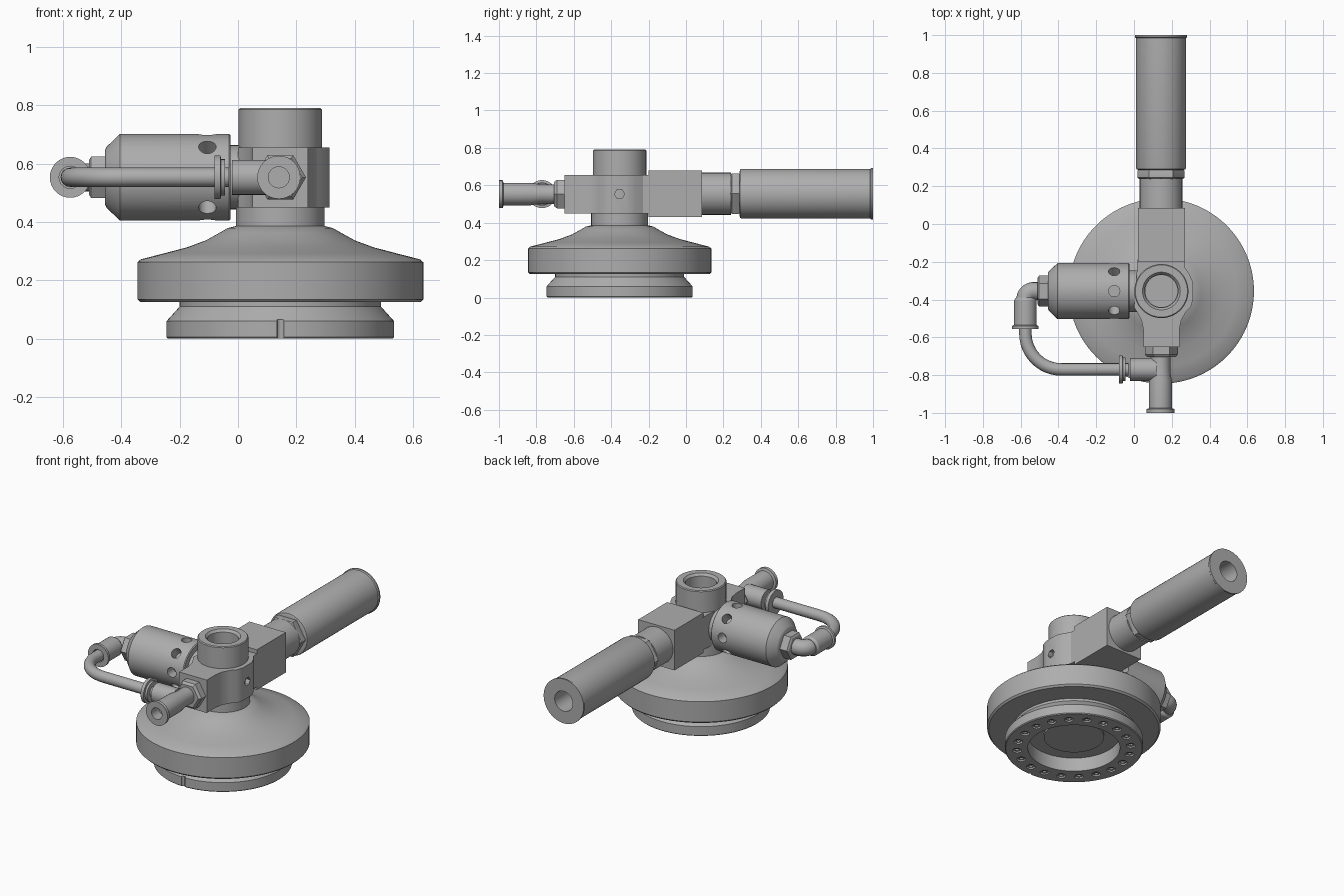
import bpy, bmesh, math
from mathutils import Vector

if "Cube" in bpy.data.objects:
    bpy.data.objects.remove(bpy.data.objects["Cube"])

grey = bpy.data.materials.new("machined grey")
grey.use_nodes = True
COLOR = (0.42, 0.42, 0.42, 1)
grey.diffuse_color = COLOR
grey.node_tree.nodes["Principled BSDF"].inputs["Base Color"].default_value = COLOR

CX, CY, CZ = 0.145, -0.355, 0.553   # main axis and height of the side ports
X, Y, Z = Vector((1, 0, 0)), Vector((0, 1, 0)), Vector((0, 0, 1))
parts = []


def add(name, bm):
    bmesh.ops.remove_doubles(bm, verts=bm.verts, dist=1e-5)
    bmesh.ops.recalc_face_normals(bm, faces=bm.faces)
    me = bpy.data.meshes.new(name)
    bm.to_mesh(me)
    bm.free()
    me.materials.append(grey)
    ob = bpy.data.objects.new(name, me)
    bpy.context.collection.objects.link(ob)
    parts.append(ob)
    return ob


def revolve(bm, profile, origin, axis, n=48, turn=0.0):
    """Turn (radius, distance) points around an axis; ends are closed."""
    rot = Vector(axis).to_track_quat('Z', 'Y')
    prof = [(0, profile[0][1])] + profile + [(0, profile[-1][1])]
    rings = []
    for r, t in prof:
        ring = []
        for i in range(n if r > 0 else 1):
            a = turn + math.tau * i / n
            p = rot @ Vector((r * math.cos(a), r * math.sin(a), t))
            ring.append(bm.verts.new(p + Vector(origin)))
        rings.append(ring)
    for a, b in zip(rings, rings[1:]):
        for i in range(n):
            j = (i + 1) % n
            quad = [a[i % len(a)], a[j % len(a)], b[j % len(b)], b[i % len(b)]]
            face = list(dict.fromkeys(quad))
            if len(face) > 2:
                bm.faces.new(face)


def lathe(name, profile, origin, axis, n=48, turn=0.0):
    bm = bmesh.new()
    revolve(bm, profile, origin, axis, n, turn)
    return add(name, bm)


def prism(name, outline, z0, z1):
    bm = bmesh.new()
    base = bm.faces.new([bm.verts.new((x, y, z0)) for x, y in outline])
    new = bmesh.ops.extrude_face_region(bm, geom=[base])["geom"]
    verts = [v for v in new if isinstance(v, bmesh.types.BMVert)]
    bmesh.ops.translate(bm, verts=verts, vec=(0, 0, z1 - z0))
    return add(name, bm)


def bake(ob):
    deps = bpy.context.evaluated_depsgraph_get()
    return bpy.data.meshes.new_from_object(ob.evaluated_get(deps))


def cut(target, bm):
    cutter = add("cutter", bm)
    parts.remove(cutter)
    mod = target.modifiers.new("cut", 'BOOLEAN')
    mod.object, mod.solver = cutter, 'EXACT'
    bpy.context.view_layer.update()
    me = bake(target)
    target.modifiers.clear()
    target.data = me
    bpy.data.objects.remove(cutter)


def pipe(name, points, radius, bend):
    """Round pipe through corner points, with each corner rounded off."""
    pts = [Vector(p) for p in points]
    path = [pts[0]]
    for a, b, c in zip(pts, pts[1:], pts[2:]):
        p, q = b + (a - b).normalized() * bend, b + (c - b).normalized() * bend
        for i in range(13):
            t = math.pi / 2 * i / 12
            path.append(b + (p - b) * (1 - math.sin(t)) + (q - b) * (1 - math.cos(t)))
    path.append(pts[-1])
    cu = bpy.data.curves.new(name, 'CURVE')
    cu.dimensions, cu.bevel_depth, cu.bevel_resolution = '3D', radius, 6
    cu.use_fill_caps = True
    sp = cu.splines.new('POLY')
    sp.points.add(len(path) - 1)
    for s, p in zip(sp.points, path):
        s.co = (*p, 1)
    tmp = bpy.data.objects.new("path", cu)
    bpy.context.collection.objects.link(tmp)
    bpy.context.view_layer.update()
    bm = bmesh.new()
    bm.from_mesh(bake(tmp))
    bpy.data.objects.remove(tmp)
    add(name, bm)


# Bell housing with mounting flange, underside recess and neck
bell = lathe("bell_housing", [
    (.17, .07), (.17, .085), (.26, .085), (.26, 0), (.385, 0), (.39, .005), (.39, .06),
    (.345, .11), (.345, .125), (.48, .125), (.49, .135), (.49, .262), (.478, .272),
    (.40, .292), (.32, .313), (.255, .337), (.21, .362), (.18, .379), (.152, .386),
    (.152, .46)], (CX, CY, 0), Z, 96)

# Bolt holes around the flange, and the locating notch
COUNT = 20
centres = [(CX + .322 * math.cos(math.tau * (i + .5) / COUNT),
            CY + .322 * math.sin(math.tau * (i + .5) / COUNT)) for i in range(COUNT)]
bm = bmesh.new()
for x, y in centres:
    revolve(bm, [(.025, -.02), (.025, .03)], (x, y, 0), Z, 16)
revolve(bm, [(.012, -.02), (.012, .065)], (CX, CY - .39, 0), Z, 12)
cut(bell, bm)
bm = bmesh.new()
for x, y in centres:
    revolve(bm, [(.012, .016), (.012, .006), (.02, .006), (.02, .035)], (x, y, 0), Z, 12)
add("flange_bolts", bm)

# Valve body: waisted front block with side bosses
right_half = [(.095, -.65), (.095, -.56), (.105, -.51), (.13, -.465), (.155, -.44),
              (.168, -.40), (.168, -.31), (.15, -.27), (.125, -.23), (.125, -.185)]
left_half = [(-x, y) for x, y in reversed(right_half) if y < -.4 or y > -.2]
left_half = [(-min(-x, .145), y) for x, y in left_half]
body = prism("valve_body", [(CX + x, y) for x, y in right_half + left_half], .45, .655)
bm = bmesh.new()
revolve(bm, [(.085, .56), (.085, .8)], (CX, CY, 0), Z, 48)
revolve(bm, [(.027, .1), (.027, .2)], (CX, CY, CZ), X, 6)
cut(body, bm)

# Rear block, joined to the valve body
prism("rear_block", [(.02, -.2), (.27, -.2), (.27, .085), (.02, .085)], .43, .68)

# Top port: open tube
bm = bmesh.new()
revolve(bm, [(.143, .45), (.143, .785), (.138, .79), (.1, .79), (.088, .775), (.088, .57)],
        (CX, CY, 0), Z, 64)
port = add("top_port", bm)

# Exhaust silencer on the back
lathe("silencer_neck", [(.113, .07), (.113, .24)], (.143, 0, .555), Y, 32)
lathe("silencer_nut", [(.11, .235), (.125, .245), (.125, .28), (.115, .3)],
      (.143, 0, .555), Y, 6)
lathe("silencer", [(.115, .285), (.13, .29), (.133, .30), (.133, .985), (.138, .99),
                   (.138, 1.0), (.062, 1.0), (.062, .75)], (.143, 0, .555), Y, 48)

# Side cylinder with a ring of vent holes
cyl = lathe("side_cylinder", [(.095, -.455), (.105, -.45), (.148, -.405), (.148, -.03),
                              (.143, -.025)], (0, CY, CZ), X, 64)
bm = bmesh.new()
for i in range(8):
    a = math.tau * i / 8
    revolve(bm, [(.03, .085), (.03, .18)], (-.105, CY, CZ),
            (0, math.cos(a), math.sin(a)), 20)
cut(cyl, bm)
lathe("side_spigot", [(.11, -.04), (.11, .05)], (0, CY, CZ), X, 40)
lathe("side_nut", [(.07, -.51), (.082, -.503), (.082, -.45)], (0, CY, CZ), X, 6)

# Elbow fitting
EX = -.575
pipe("elbow", [(-.48, CY, CZ), (EX, CY, CZ), (EX, -.45, CZ)], .048, .045)
lathe("elbow_sleeve", [(.05, .39), (.06, .405), (.06, .535), (.07, .54), (.07, .555),
                       (.038, .555), (.038, .53)], (EX, 0, CZ), -Y, 32)

# Bent air hose
pipe("air_hose", [(EX, -.52, CZ), (EX, -.77, CZ), (-.03, -.77, CZ)], .033, .19)

# Tee fitting on the front
lathe("tee_nut", [(.088, .64), (.088, .69), (.075, .705)], (CX, 0, CZ), -Y, 6)
SOCKET = [(.062, .22), (.062, .09), (.075, .085), (.075, .065)]
lathe("tee_side_socket", [(r, .145 - t) for r, t in SOCKET] + [(.036, .08), (.036, .055)][:1],
      (0, -.77, CZ), X, 32)
lathe("tee_branch", [(.06, -.02), (.06, .12)], (0, -.77, CZ), X, 32)
lathe("tee_barrel", [(.052, .69), (.052, .78), (.06, .83), (.06, .975), (.074, .98),
                     (.074, 1.0), (.036, 1.0), (.036, .93)], (.14, 0, CZ), -Y, 32)
# Hose collar on the side socket
lathe("tee_collar", [(.062, -.045), (.062, -.058), (.075, -.06), (.075, -.08), (.036, -.08)],
      (0, -.77, CZ), X, 32)
bpy.data.objects.remove(parts.pop([p.name for p in parts].index("tee_side_socket")))

# Shading
bpy.ops.object.select_all(action='DESELECT')
for ob in parts:
    ob.select_set(True)
bpy.context.view_layer.objects.active = parts[0]
bpy.ops.object.shade_smooth_by_angle(angle=math.radians(30))
